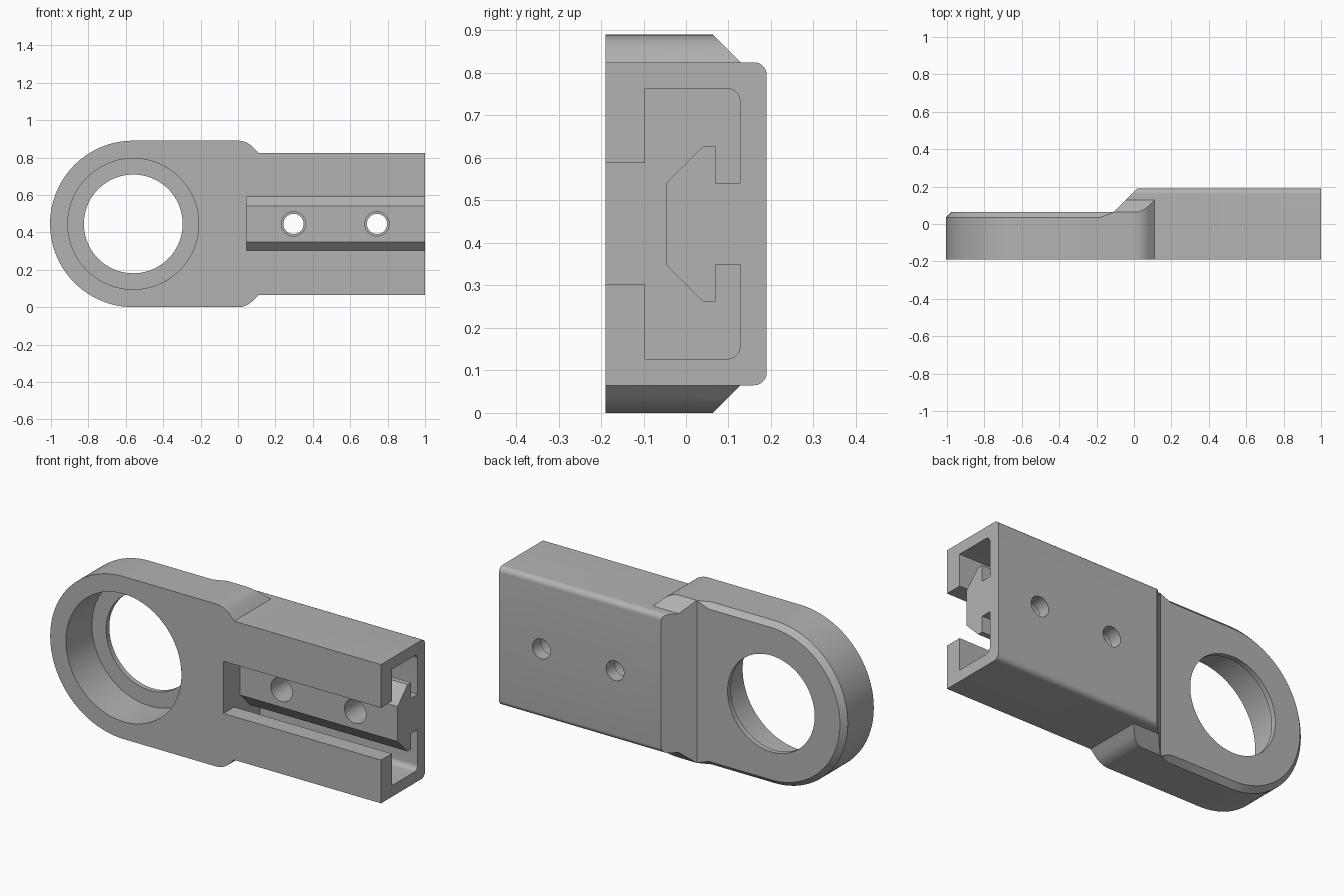
import bpy, bmesh, math

cube = bpy.data.objects.get("Cube")
if cube:
    bpy.data.objects.remove(cube, do_unlink=True)

MID = 0.445          # height of the symmetry plane
FRONT, BACK = -0.19, 0.19
HEAD_BACK = 0.063    # back face of the eye
EYE_X = -0.56

grey = bpy.data.materials.new("plain grey")
grey.use_nodes = True
grey.diffuse_color = (0.45, 0.45, 0.45, 1)
grey.node_tree.nodes["Principled BSDF"].inputs["Base Color"].default_value = grey.diffuse_color


def arc(cx, cy, r, start, end, n):
    steps = [math.radians(start + (end - start) * i / n) for i in range(n + 1)]
    return [(cx + r * math.cos(a), cy + r * math.sin(a)) for a in steps]


def mirrored(points):
    """Close a half profile by reflecting it in the plane z = MID."""
    return points + [(u, 2 * MID - v) for u, v in reversed(points)]


def loft(name, rings):
    """Solid through rings of 3D points with equal counts."""
    bm = bmesh.new()
    loops = [[bm.verts.new(p) for p in ring] for ring in rings]
    n = len(loops[0])
    for lo, hi in zip(loops, loops[1:]):
        for i in range(n):
            j = (i + 1) % n
            bm.faces.new((lo[i], lo[j], hi[j], hi[i]))
    bm.faces.new(loops[0])
    bm.faces.new(loops[-1])
    bmesh.ops.remove_doubles(bm, verts=bm.verts, dist=1e-5)
    bmesh.ops.recalc_face_normals(bm, faces=bm.faces)
    mesh = bpy.data.meshes.new(name)
    bm.to_mesh(mesh)
    bm.free()
    mesh.materials.append(grey)
    obj = bpy.data.objects.new(name, mesh)
    bpy.context.collection.objects.link(obj)
    return obj


def prism(name, points, axis, start, end):
    place = {"X": lambda p, t: (t, p[0], p[1]),
             "Y": lambda p, t: (p[0], t, p[1]),
             "Z": lambda p, t: (p[0], p[1], t)}[axis]
    return loft(name, [[place(p, t) for p in points] for t in (start, end)])


def combine(target, tool, operation):
    """Apply a boolean and discard the tool."""
    mod = target.modifiers.new(operation, "BOOLEAN")
    mod.operation, mod.object, mod.solver = operation, tool, "EXACT"
    bpy.ops.object.select_all(action="DESELECT")
    bpy.context.view_layer.objects.active = target
    target.select_set(True)
    bpy.ops.object.modifier_apply(modifier=mod.name)
    bpy.data.objects.remove(tool, do_unlink=True)


# Eye outline: shoulder, straight flank, round end
shoulder = [(0.11, 0.825)] + arc(0, MID * 2 - 0.109, 0.109, 45, 90, 8)
flank = [(-0.11, MID * 2), (-0.18, MID * 2)]
round_end = arc(EYE_X, MID, MID, 90, 180, 32)
outline = mirrored(shoulder + flank + round_end[:-1])
outline.insert(len(outline) // 2, round_end[-1])


def chamfer_at(x):
    return 0.028 * min(1, max(0, (-0.11 - x) / 0.07))


def inset(x, z):
    c = chamfer_at(x) / MID
    return (x - c * min(0, x - EYE_X), HEAD_BACK, z - c * (z - MID))


# Eye plate, with the back chamfer running out towards the shoulder
body = loft("bracket_body", [
    [(x, FRONT, z) for x, z in outline],
    [(x, HEAD_BACK - chamfer_at(x), z) for x, z in outline],
    [inset(x, z) for x, z in outline]])

# Bevelled shoulder between the eye and the arm
wing = mirrored([(FRONT, MID * 2), (HEAD_BACK, MID * 2), (0.128, 0.825)])
raised = prism("shoulder", wing, "X", -0.11, 0.2)
combine(raised, prism("shoulder_outline", outline, "Y", -0.3, 0.3), "INTERSECT")

# Arm with rounded back edges
arm = mirrored([(FRONT, 0.825)] + arc(BACK - 0.03, 0.795, 0.03, 90, 0, 8))
combine(raised, prism("arm", arm, "X", -0.15, 1), "UNION")

# Sloped step from the arm down to the eye
ramp = [(-0.4, HEAD_BACK), (-0.11, HEAD_BACK), (0.09, HEAD_BACK + 0.2), (-0.4, HEAD_BACK + 0.2)]
combine(raised, prism("ramp_cutter", ramp, "Z", -0.2, 1.2), "DIFFERENCE")
combine(body, raised, "UNION")

# Undercut channel that leaves an arrow-shaped rail on the back wall
channel = mirrored([(-0.3, 0.588), (-0.097, 0.588), (-0.097, 0.763)]
                   + arc(0.097, 0.733, 0.03, 90, 0, 8)
                   + [(0.127, 0.541), (0.07, 0.541), (0.07, 0.628), (0.04, 0.628), (-0.047, 0.541)])
combine(body, prism("channel_cutter", channel, "X", 0.045, 1.2), "DIFFERENCE")


def bore(x, radius, start, end, n=48):
    circle = arc(x, MID, radius, 0, 360, n)[:-1]
    combine(body, prism("bore_cutter", circle, "Y", start, end), "DIFFERENCE")


# Eye bore with a thin retaining lip at the back
bore(EYE_X, 0.35, -0.4, 0.035, 80)
bore(EYE_X, 0.264, -0.3, 0.3, 80)

# Stepped screw holes through the rail
for x in (0.297, 0.743):
    bore(x, 0.065, -0.15, 0.12)
    bore(x, 0.054, -0.1, 0.4)

bpy.ops.object.select_all(action="DESELECT")
body.select_set(True)
bpy.context.view_layer.objects.active = body
bpy.ops.object.shade_smooth_by_angle(angle=math.radians(30))
